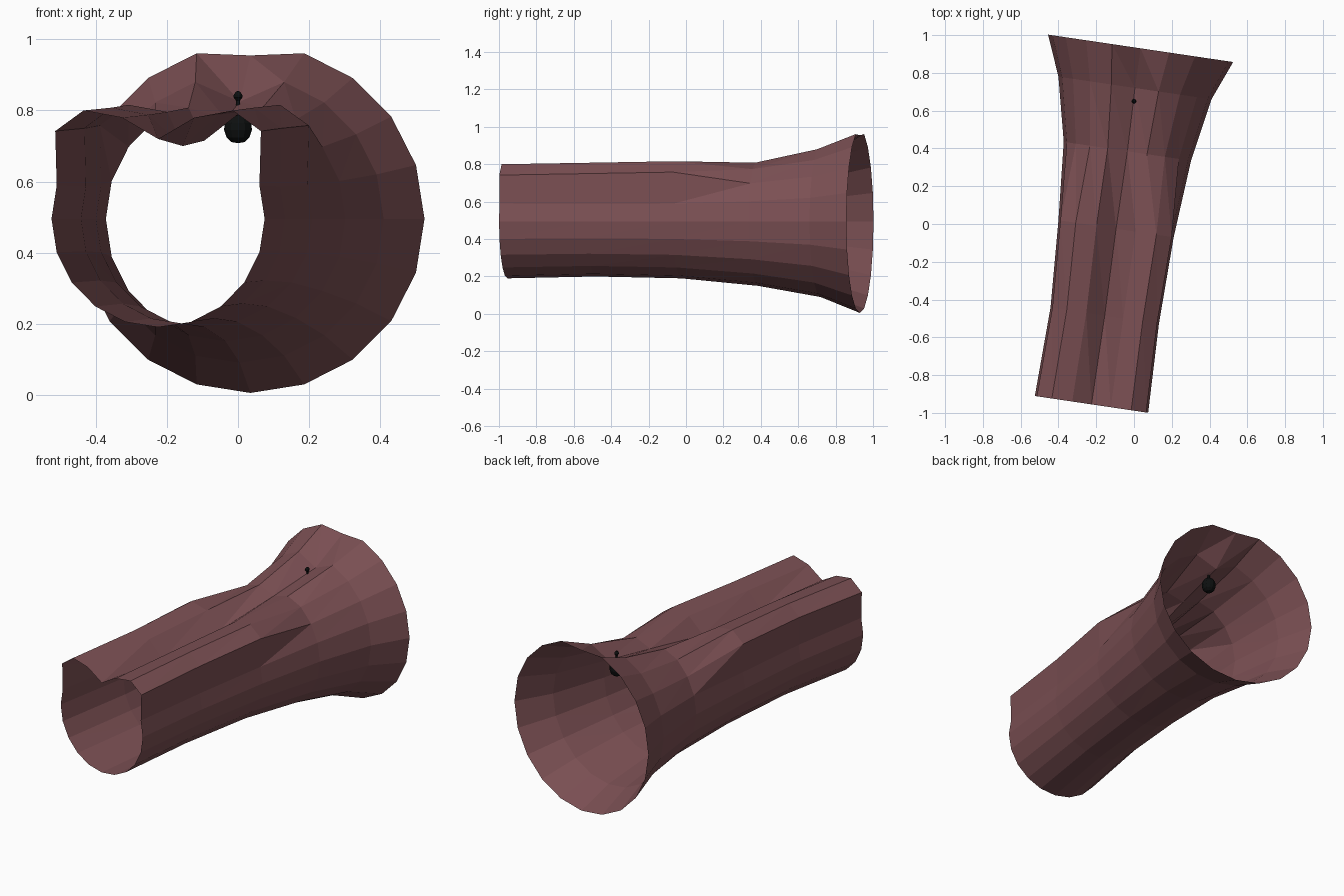
import bpy, bmesh, math

if "Cube" in bpy.data.objects:
    bpy.data.objects.remove(bpy.data.objects["Cube"])

def material(name, rgb):
    m = bpy.data.materials.new(name)
    m.diffuse_color = (*rgb, 1)
    m.use_nodes = True
    m.node_tree.nodes["Principled BSDF"].inputs["Base Color"].default_value = m.diffuse_color
    return m

maroon = material("dusty maroon", (0.20, 0.08, 0.088))
black = material("black", (0.004, 0.005, 0.005))

def make_object(name, bm, mat):
    me = bpy.data.meshes.new(name)
    bm.to_mesh(me)
    bm.free()
    me.materials.append(mat)
    ob = bpy.data.objects.new(name, me)
    bpy.context.collection.objects.link(ob)
    return ob

# Open flared sleeve: rings of 20 points, (centre x, centre y, radius x, radius z)
SIDES = 20
RINGS = [(-0.225, -0.955, 0.300, 0.305), (-0.155, -0.485, 0.287, 0.295),
         (-0.095, -0.025, 0.305, 0.305), (-0.035, 0.385, 0.337, 0.345),
         (0.005, 0.72, 0.405, 0.405), (0.035, 0.93, 0.490, 0.490)]
VALLEY = [0.72, 0.70, 0.715, 0.775, 0.825, 0.955]   # height of the top crease
# Two-humped top of the narrow half: step from the crease -> (x / radius, z)
HUMP = {1: (0.34, 0.78), 2: (0.70, 0.80), 3: (0.965, 0.742)}

bm = bmesh.new()
rings = []
for r, (cx, cy, rx, rz) in enumerate(RINGS):
    ring = []
    for i in range(SIDES):
        a = math.tau * i / SIDES
        dx, z = rx * math.cos(a), 0.495 + rz * math.sin(a)
        step = i - 5                      # steps away from the top point
        if step == 0:
            z = VALLEY[r]
        elif r < 3 and abs(step) in HUMP:
            k, z = HUMP[abs(step)]
            dx = -math.copysign(k * rx, step)
            z += 0.008 * r
        elif r == 3 and abs(step) == 1:
            z -= 0.015
        ring.append(bm.verts.new((cx + dx, cy - 0.148 * dx, z)))
    rings.append(ring)
for a, b in zip(rings, rings[1:]):
    for i in range(SIDES):
        j = (i + 1) % SIDES
        bm.faces.new((a[i], a[j], b[j]))
        bm.faces.new((a[i], b[j], b[i]))
bmesh.ops.recalc_face_normals(bm, faces=bm.faces)
if sum(f.normal.z * (f.calc_center_median().z - 0.5) for f in bm.faces) < 0:
    bmesh.ops.reverse_faces(bm, faces=bm.faces)
make_object("sleeve", bm, maroon)

# Turned stud hanging through the top: bulb, thin stem and small knob
PROFILE = [(0, 0.708), (0.018, 0.711), (0.032, 0.724), (0.039, 0.745), (0.038, 0.765),
           (0.028, 0.785), (0.012, 0.796), (0.006, 0.805), (0.006, 0.828),
           (0.012, 0.836), (0.012, 0.844), (0.006, 0.853), (0, 0.855)]
bm = bmesh.new()
pts = [bm.verts.new((r, 0.65, z)) for r, z in PROFILE]
edges = [bm.edges.new(p) for p in zip(pts, pts[1:])]
bmesh.ops.spin(bm, geom=pts + edges, cent=(0, 0.65, 0), axis=(0, 0, 1),
               angle=math.tau, steps=12)
bmesh.ops.remove_doubles(bm, verts=bm.verts, dist=0.0005)
bmesh.ops.recalc_face_normals(bm, faces=bm.faces)
make_object("stud", bm, black)
